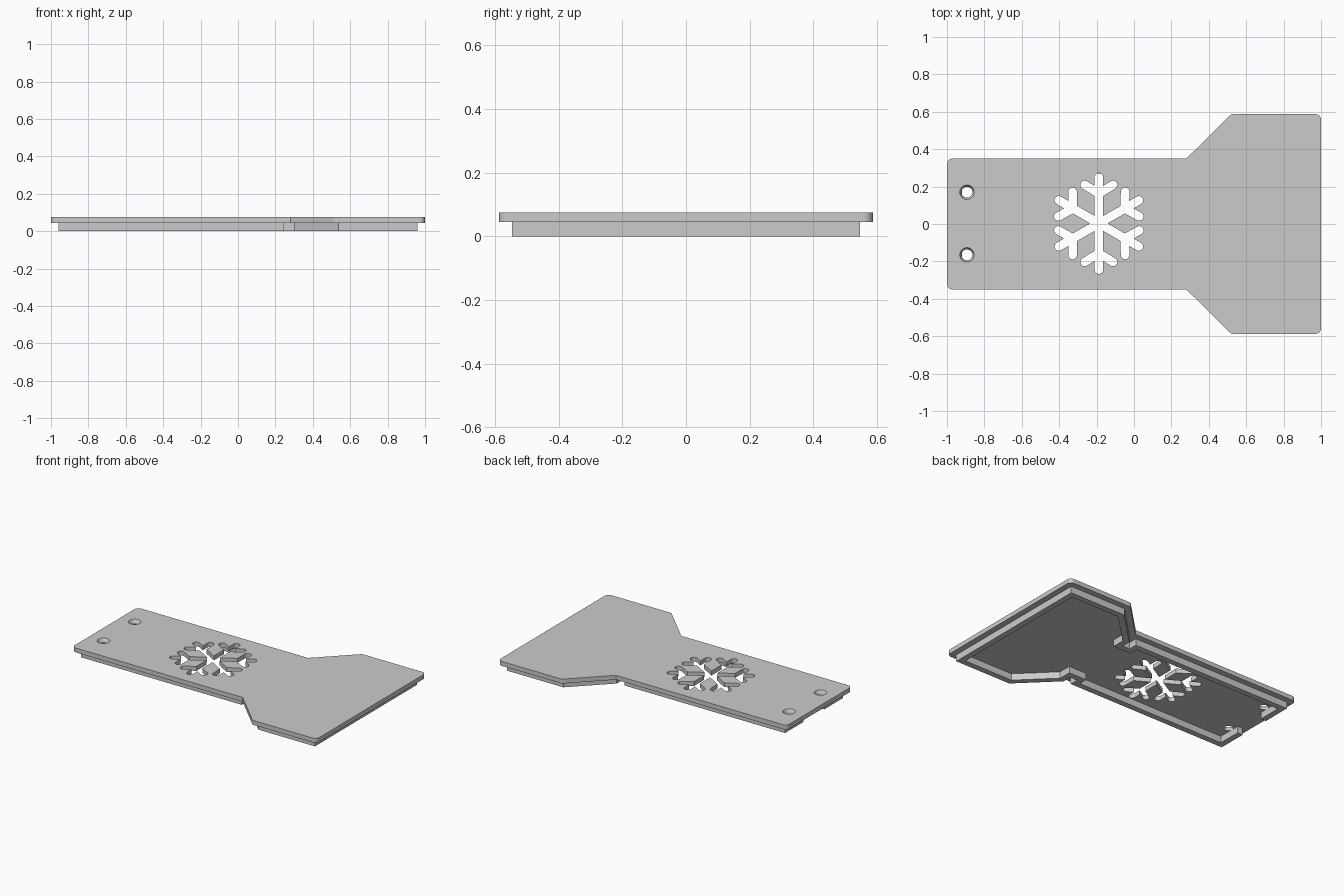
import bpy, bmesh, math
from mathutils import Vector

if "Cube" in bpy.data.objects:
    bpy.data.objects.remove(bpy.data.objects["Cube"], do_unlink=True)

grey = bpy.data.materials.new("plain_grey")
grey.use_nodes = True
grey.diffuse_color = (0.6, 0.6, 0.6, 1)
grey.node_tree.nodes["Principled BSDF"].inputs["Base Color"].default_value = grey.diffuse_color

TOP, LEDGE = 0.075, 0.045


def finish(bm, name):
    bmesh.ops.recalc_face_normals(bm, faces=bm.faces)
    mesh = bpy.data.meshes.new(name)
    bm.to_mesh(mesh)
    bm.free()
    mesh.materials.append(grey)
    obj = bpy.data.objects.new(name, mesh)
    bpy.context.collection.objects.link(obj)
    return obj


def prism(bm, outline, z0, z1):
    """Extrude a closed 2D outline between two heights."""
    face = bm.faces.new([bm.verts.new((x, y, z0)) for x, y in outline])
    new = bmesh.ops.extrude_face_region(bm, geom=[face])["geom"]
    verts = [v for v in new if isinstance(v, bmesh.types.BMVert)]
    bmesh.ops.translate(bm, verts=verts, vec=(0, 0, z1 - z0))
    # the extrusion may drop the base face, so close it when open
    bmesh.ops.holes_fill(bm, edges=[e for e in bm.edges if e.is_boundary])


def mirrored(half):
    return half + [(x, -y) for x, y in reversed(half)]


def rounded(points, radii, steps=6):
    """Round every corner that has a radius."""
    out = []
    for i, (point, r) in enumerate(zip(points, radii)):
        p = Vector(point)
        if not r:
            out.append(p)
            continue
        a = (Vector(points[i - 1]) - p).normalized()
        b = (Vector(points[(i + 1) % len(points)]) - p).normalized()
        half = math.acos(a.dot(b)) / 2
        mid = p + (a + b).normalized() * (r / math.sin(half))
        start = p + a * (r / math.tan(half)) - mid
        end = p + b * (r / math.tan(half)) - mid
        for k in range(steps + 1):
            out.append(mid + start.lerp(end, k / steps).normalized() * r)
    return out


def ribbon(path, width):
    """Outline of a mitred strip along an open path."""
    pts = [Vector(p) for p in path]
    left, right = [], []
    for i, p in enumerate(pts):
        d0 = (p - pts[i - 1]).normalized() if i else None
        d1 = (pts[i + 1] - p).normalized() if i < len(pts) - 1 else None
        d0, d1 = d0 or d1, d1 or d0
        n0, n1 = Vector((-d0.y, d0.x)), Vector((-d1.y, d1.x))
        offset = (n0 + n1) * (width / 2) / (1 + n0.dot(n1))
        left.append(p + offset)
        right.append(p - offset)
    return left + right[::-1]


def capsule(a, b, r, steps=8):
    """Outline of a slot with round ends."""
    a, b = Vector(a), Vector(b)
    ang = math.atan2(b.y - a.y, b.x - a.x)
    out = []
    for centre, start in ((b, ang - math.pi / 2), (a, ang + math.pi / 2)):
        for k in range(steps + 1):
            t = start + math.pi * k / steps
            out.append(centre + Vector((math.cos(t), math.sin(t))) * r)
    return out


def cut(obj, cutter):
    cutter.hide_render = True
    cutter.hide_set(True)
    mod = obj.modifiers.new(cutter.name, "BOOLEAN")
    mod.operation, mod.solver, mod.object = "DIFFERENCE", "EXACT", cutter
    mod.use_self = True


# Paddle-shaped cover plate
half = [(-1, 0.35), (0.28, 0.35), (0.52, 0.587), (1, 0.587)]
radii = [0.03, 0, 0.03, 0.03]
bm = bmesh.new()
prism(bm, rounded(mirrored(half), radii + radii[::-1]), LEDGE, TOP)
plate = finish(bm, "cover_plate")

# Snowflake cut-out: three long bars with paired branches on six arms
bm = bmesh.new()
centre = Vector((-0.188, 0.003))
for i in range(6):
    t = math.radians(30 + 60 * i)
    along = Vector((math.cos(t), math.sin(t)))
    side = Vector((-along.y, along.x))
    if i < 3:
        prism(bm, capsule(centre - along * 0.247, centre + along * 0.247, 0.023), 0, 0.2)
    for s in (-1, 1):
        prism(bm, capsule(centre + along * 0.16, centre + along * 0.206 + side * s * 0.076, 0.023),
              0, 0.2)
cut(plate, finish(bm, "snowflake_cutter"))

# Countersunk screw holes
bm = bmesh.new()
for y in (-0.165, 0.17):
    ring = [[bm.verts.new((-0.893 + r * math.cos(k * math.pi / 16),
                           y + r * math.sin(k * math.pi / 16), z)) for k in range(32)]
            for r, z in ((0.029, 0.02), (0.029, 0.055), (0.039, TOP), (0.039, 0.1))]
    for low, high in zip(ring, ring[1:]):
        for k in range(32):
            j = (k + 1) % 32
            bm.faces.new((low[k], low[j], high[j], high[k]))
    bm.faces.new(ring[0])
    bm.faces.new(ring[-1])
cut(plate, finish(bm, "screw_hole_cutter"))

# Locating rim below, with a pocket at each side of the neck and a gap at the narrow end
path = [(-0.94, 0.11), (-0.94, 0.29), (0.225, 0.29), (0.225, 0.23), (0.32, 0.23),
        (0.32, 0.305), (0.545, 0.527), (0.94, 0.527)]
bm = bmesh.new()
prism(bm, ribbon(mirrored(path), 0.04), 0, LEDGE)
finish(bm, "locating_rim")
